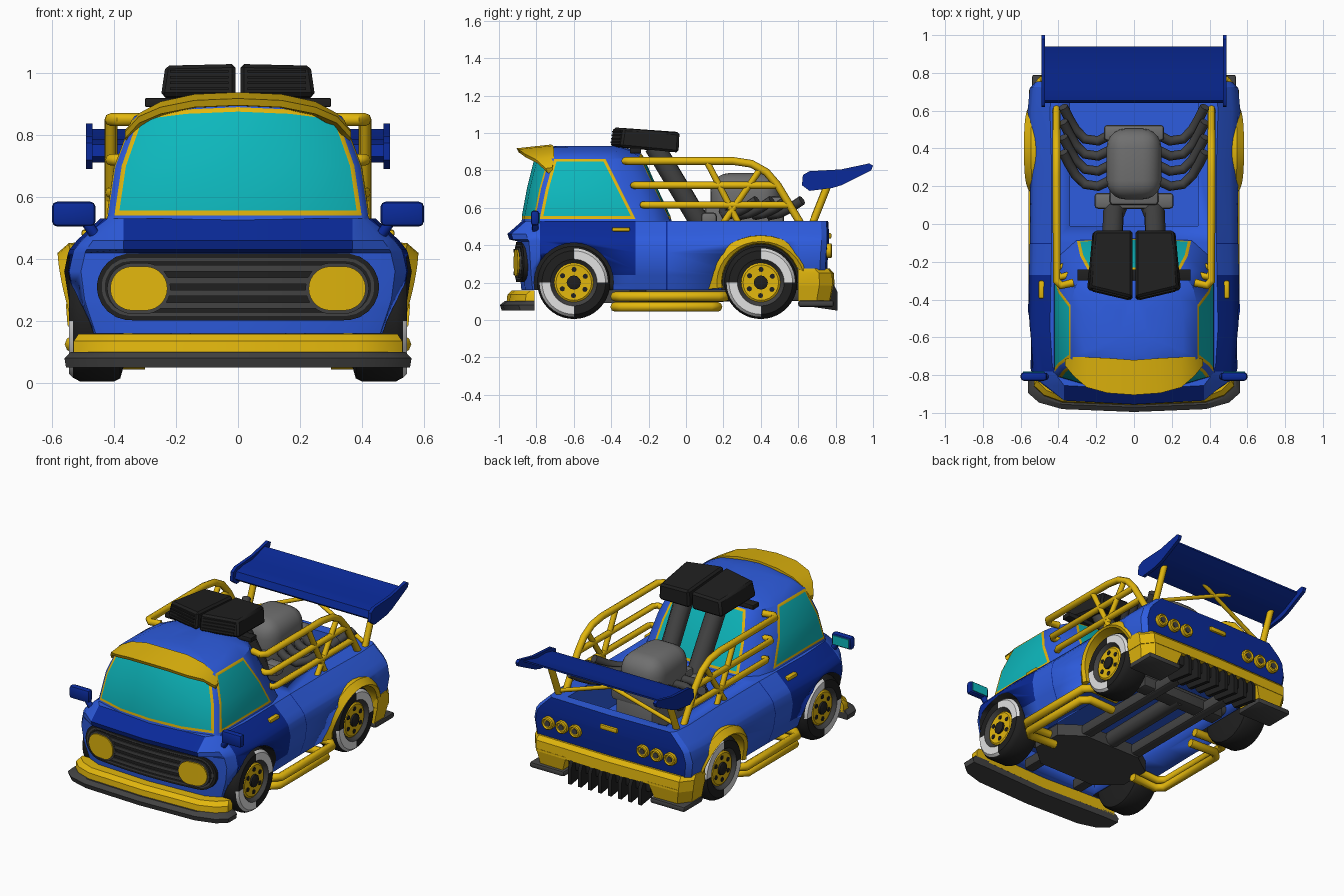
import bpy, bmesh, math
from mathutils import Vector

if "Cube" in bpy.data.objects:
    bpy.data.objects.remove(bpy.data.objects["Cube"])

def material(name, r, g, b):
    m = bpy.data.materials.new(name)
    m.diffuse_color = (r, g, b, 1)
    m.use_nodes = True
    m.node_tree.nodes["Principled BSDF"].inputs["Base Color"].default_value = m.diffuse_color
    return m
BLUE = material("bright blue", .027, .108, .74)
NAVY = material("dark blue", .003, .023, .32)
YEL = material("yellow", .76, .47, .004)
TEAL = material("teal glass", .004, .48, .51)
BLACK = material("black", .014, .014, .014)
DARK = material("dark gray", .055, .055, .055)
GRAY = material("gray", .16, .16, .16)
WHITE = material("white", .75, .75, .75)

def finish(name, bm, mats, mirror=False, angle=35):
    me = bpy.data.meshes.new(name)
    bmesh.ops.recalc_face_normals(bm, faces=bm.faces)
    bm.to_mesh(me)
    bm.free()
    for m in mats if isinstance(mats, (list, tuple)) else [mats]:
        me.materials.append(m)
    me.shade_smooth()
    me.set_sharp_from_angle(angle=math.radians(angle))
    ob = bpy.data.objects.new(name, me)
    bpy.context.collection.objects.link(ob)
    if mirror:
        ob.modifiers.new("mirror", 'MIRROR')
    return ob

def skin(rings, bm=None, mat=0):
    """Bridge closed rings of points and cap both ends."""
    bm = bm or bmesh.new()
    vs = [[bm.verts.new(p) for p in r] for r in rings]
    n = len(rings[0])
    faces = [bm.faces.new((a[i], a[(i + 1) % n], b[(i + 1) % n], b[i]))
             for a, b in zip(vs, vs[1:]) for i in range(n)]
    faces += [bm.faces.new(vs[0][::-1]), bm.faces.new(vs[-1])]
    for f in faces:
        f.material_index = mat
    bmesh.ops.recalc_face_normals(bm, faces=bm.faces)
    bm.faces.ensure_lookup_table()
    return bm

def loft(name, rings, mat, mirror=False, angle=35):
    return finish(name, skin(rings), mat, mirror, angle)

def circle(c, r, axis='x', n=16):
    out = []
    for i in range(n):
        a = 2 * math.pi * i / n
        u, v = r * math.cos(a), r * math.sin(a)
        out.append((c[0], c[1] + u, c[2] + v) if axis == 'x' else (c[0] + u, c[1], c[2] + v))
    return out

def box(name, lo, hi, mat, bevel=0, mirror=False, seg=2):
    bm = skin([[(x, y, z) for x, y in ((lo[0], lo[1]), (hi[0], lo[1]), (hi[0], hi[1]), (lo[0], hi[1]))]
               for z in (lo[2], hi[2])])
    if bevel:
        bmesh.ops.bevel(bm, geom=bm.edges[:], offset=bevel, segments=seg, affect='EDGES', profile=.5)
    return finish(name, bm, mat, mirror)

def baked(ob):
    bpy.context.view_layer.update()
    dg = bpy.context.evaluated_depsgraph_get()
    return bpy.data.meshes.new_from_object(ob.evaluated_get(dg))

def tube(name, pts, r, mat, mirror=True):
    cu = bpy.data.curves.new(name, 'CURVE')
    cu.dimensions, cu.bevel_depth, cu.bevel_resolution, cu.use_fill_caps = '3D', r, 2, True
    sp = cu.splines.new('POLY')
    sp.points.add(len(pts) - 1)
    for p, q in zip(sp.points, pts):
        p.co = (*q, 1)
    tmp = bpy.data.objects.new("tmp", cu)
    bpy.context.collection.objects.link(tmp)
    bm = bmesh.new()
    bm.from_mesh(baked(tmp))
    bpy.data.objects.remove(tmp)
    for f in bm.faces:
        f.material_index = 0
    return finish(name, bm, mat, mirror, 50)

def both(half, z):
    """Plan outline from its right half (centre points first and last)."""
    return [(x, y, z) for x, y in half] + [(-x, y, z) for x, y in half[-2:0:-1]]

# lower body with painted doors, hood and tailgate
def plan(z, X, yf, yr, e=0):
    return both([(0, yf), (.37, yf + .02), (.9 * X, yf + .06 + e), (.97 * X, yf + .12 + e), (X, -.55), (.98 * X, -.1),
                 (.98 * X, .3), (X, .6), (.98 * X, yr - .03), (.93 * X, yr), (0, yr + .01)], z)
bm = skin([plan(*l) for l in ((.16, .51, -.88, .73), (.24, .54, -.888, .74), (.27, .55, -.89, .745),
           (.36, .563, -.895, .75), (.42, .548, -.90, .755), (.43, .544, -.945, .755, .04),
           (.46, .52, -.955, .755, .04), (.53, .445, -.875, .75))])
for y in (-.78, -.27, -.1, -.106):
    bmesh.ops.bisect_plane(bm, geom=bm.verts[:] + bm.edges[:] + bm.faces[:], plane_co=(0, y, 0), plane_no=(0, 1, 0))
for f in bm.faces:
    c, n = f.calc_center_median(), f.normal
    door = -.78 < c.y < -.27 and c.z > .24 and abs(c.x) > .4
    seam = -.106 < c.y < -.1 and abs(n.x) > .4
    hood = c.y < -.8 and abs(c.x) < .37 and c.z > .42
    tail = n.y > .9 and c.z > .27
    f.material_index = int((door or hood or tail or seam) and n.z < .95)
body = finish("lower_body", bm, [BLUE, NAVY, BLACK], angle=25)
# cutter for wheel wells, open bed and hollow underside
cut = bmesh.new()
for s in (-1, 1):
    for y in (-.6, .4):
        skin([circle((s * x, y, .2), .212, n=32) for x in (.36, .8)], cut, 2)
for x, y0, y1, z0, z1 in ((.34, -.01, .69, .3, .8), (.35, -.78, .62, .05, .27)):
    skin([[(-x, y0, z), (x, y0, z), (x, y1, z), (-x, y1, z)] for z in (z0, z1)], cut)
cutter = finish("body_cutter", cut, [BLUE, NAVY, BLACK])
cutter.hide_render = True
mod = body.modifiers.new("cut", 'BOOLEAN')
mod.operation, mod.object, mod.solver = 'DIFFERENCE', cutter, 'EXACT'
me = baked(body)
body.modifiers.clear()
body.data = me
bpy.data.objects.remove(cutter)

# cab with inset windows and frames
def cab(z, X, yf, yr, rise=0):
    ring = both([(0, yf), (.5 * X, yf + .015), (.95 * X, yf + .07), (X, yf + .095), (X, yr - .19),
                 (.93 * X, yr - .09), (.72 * X, yr - .01), (0, yr)], z)
    return [(x, y, z + rise * (1 - (x / X) ** 2)) for x, y, z in ring]
bm = skin([cab(*l) for l in ((.525, .425, -.88, -.075), (.54, .42, -.877, -.08), (.7, .395, -.845, -.16, .01),
           (.86, .335, -.80, -.24, .03), (.9, .26, -.77, -.29, .012), (.922, .16, -.73, -.34), (.93, .08, -.70, -.37))])
for segs in ((0, 1, 12, 13), (3,), (10,), (6, 7)):
    bm.faces.ensure_lookup_table()
    panes = [bm.faces[k * 14 + i] for k in (1, 2) for i in segs]
    frame = bmesh.ops.inset_region(bm, faces=panes, thickness=.016, depth=.004, use_even_offset=True)['faces']
    for f in frame:
        f.material_index = 1
    for f in panes:
        f.material_index = 2
finish("cab", bm, [BLUE, YEL, TEAL], angle=30)

# sun visor over the windshield
half = [(0, -.72, .938, -.905, .918), (.14, -.71, .932, -.895, .912), (.25, -.705, .908, -.865, .89),
        (.32, -.705, .87, -.805, .86), (.365, -.715, .815, -.75, .81)]
prof = [(-x, *p) for x, *p in half[:0:-1]] + half
loft("visor", [[(x, a, b), (x, c, d), (x, c + .01, d - .022), (x * .94, a, b - .045)] for x, a, b, c, d in prof], YEL)

# grille and headlights: rounded plates bent to the nose
def pill(name, cx, hw, hh, cz, y, mat, mirror=False, depth=.05):
    rings = []
    for i in range(25):
        x = -hw * math.cos(math.pi * i / 24) * .999
        d = max(0, abs(x) - (hw - hh))
        h = math.sqrt(max(hh * hh - d * d, 1e-6))
        b = y + .2 * (cx + x) ** 2
        rings.append([(cx + x, b, cz - h), (cx + x, b, cz + h), (cx + x, b + depth, cz + h), (cx + x, b + depth, cz - h)])
    return loft(name, rings, mat, mirror)
pill("grille_surround", 0, .455, .108, .31, -.908, BLACK)
pill("grille_ring", 0, .44, .094, .31, -.912, DARK)
pill("grille_back", 0, .43, .084, .31, -.915, BLACK)
for i in range(4):
    pill("grille_slat", 0, .36, .01, .25 + .04 * i, -.922, DARK, depth=.03)
pill("headlight_ring", .32, .102, .082, .305, -.924, DARK, True)
pill("headlight", .32, .092, .071, .305, -.932, YEL, True)

# front bumper
def bumper(z, X, yf):
    return both([(0, yf), (.38, yf + .015), (.9 * X, yf + .05), (X, yf + .1), (X, -.81), (.8 * X, -.81), (0, -.83)], z)
loft("front_bumper", [bumper(.09, .53, -.96), bumper(.135, .53, -.955), bumper(.158, .515, -.93)], YEL)
loft("front_splitter", [bumper(.05, .555, -.985), bumper(.08, .56, -.995), bumper(.1, .54, -.97)], DARK)

# rear bumper, corner plates and diffuser fins
def rear(z, X, y):
    return both([(0, .62), (.8 * X, .62), (X, .6), (X, y - .07), (.9 * X, y), (0, y + .01)], z)
loft("rear_bumper", [rear(.185, .55, .785), rear(.25, .555, .78), rear(.275, .55, .758)], YEL)
loft("rear_bumper_corner", [[(x0, .6, z), (X, .6, z), (X, y - .07, z), (.9 * X, y, z), (x0, y + .004, z)]
                            for z, x0, X, y in ((.10, .32, .53, .768), (.2, .285, .55, .785))], YEL, True)
box("rear_corner_plate", (.3, .6, .07), (.54, .79, .105), DARK, .012, True)
box("diffuser", (-.29, .6, .12), (.29, .765, .19), BLACK, .01)
for i in range(8):
    x = -.245 + .07 * i
    loft("diffuser_fin", [[(x + d, .6, .14), (x + d, .64, .075), (x + d, .81, .05), (x + d, .81, .15), (x + d, .785, .2)]
                          for d in (-.012, .012)], BLACK)

# rear fender flares
rings = []
for i in range(19):
    a = math.radians(-8 + 196 * i / 18)
    tuck = .045 * (1 - max(0, math.sin(a))) ** 1.5
    sec = ((.205, .205, .46), (.21, .21, .572), (.235, .22, .582), (.285, .252, .545), (.29, .255, .46))
    rings.append([(x - tuck, .4 + ry * math.cos(a), .2 + rz * math.sin(a)) for ry, rz, x in sec])
loft("rear_fender_flare", rings, YEL, True)

# wheels
prof = ((.37, .15), (.38, .185), (.4, .195), (.51, .195), (.532, .183), (.545, .17), (.545, .125),
        (.538, .118), (.525, .112), (.515, .1))
for y in (-.6, .4):
    bm = skin([circle((x, y, .2), r, n=40) for x, r in prof])
    for i, f in enumerate(bm.faces):
        band, deg = i // 40, i % 40 * 9
        if band in (4, 5) and i < 360:
            f.material_index = int(deg % 180 < 88)
        elif band in (6, 7, 8):
            f.material_index = 2
    finish("tire", bm, [BLACK, WHITE, DARK], True)
    loft("wheel_rim", [circle((x, y, .2), r, n=24) for x, r in ((.5, .105), (.525, .105), (.532, .095), (.528, .04))], YEL, True)
    loft("wheel_hub", [circle((x, y, .2), r, n=12) for x, r in ((.5, .038), (.54, .038), (.545, .026))], BLACK, True)
    for k in range(6):
        a = k * math.pi / 3 + .5
        c = (y + .07 * math.cos(a), .2 + .07 * math.sin(a))
        loft("rim_hole", [circle((x, *c), .014, n=8) for x in (.52, .534)], BLACK, True)
    loft("axle", [circle((x, y, .2), .03, n=12) for x in (-.4, .4)], DARK)

# chassis under the body
box("chassis_beam", (.15, -.75, .1), (.22, .62, .17), DARK, .015, True)
loft("chassis_plate", [[(-.34, -.5, z), (-.2, -.62, z), (.2, -.62, z), (.34, -.5, z), (.34, -.3, z), (.2, -.2, z),
                        (-.2, -.2, z), (-.34, -.3, z)] for z in (.09, .165)], DARK)
tube("drive_shaft", [(0, -.4, .14), (0, .42, .15)], .05, DARK, False)
box("rear_cross_beam", (-.3, .36, .11), (.3, .46, .18), DARK, .01)

# side skirt bars
for z, x, y1 in ((.125, .535, .21), (.07, .52, .17)):
    tube("side_bar", [(.3, -.37, z), (x - .04, -.38, z), (x, -.34, z), (x, y1 - .04, z), (x - .04, y1, z), (.3, y1 - .01, z)], .026, YEL)

# mirrors and handles
box("side_mirror", (.46, -.83, .505), (.6, -.785, .585), NAVY, .016, True)
box("mirror_glass", (.475, -.79, .517), (.587, -.781, .573), TEAL, 0, True)
tube("mirror_arm", [(.42, -.79, .45), (.46, -.805, .475), (.49, -.805, .52)], .018, NAVY)
box("door_handle", (.47, -.395, .472), (.505, -.3, .495), YEL, .008, True)
box("tailgate_handle", (-.06, .74, .435), (.06, .778, .465), YEL, .008)
for x in (.235, .33, .425):
    loft("tail_light", [circle((x, y, .37), r, 'y') for y, r in ((.74, .04), (.775, .04), (.78, .032), (.772, .027))], YEL, True)
    loft("tail_light_lens", [circle((x, y, .37), .018, 'y', 12) for y in (.76, .777)], DARK, True)

# bed rails
tube("rail_top", [(.32, -.31, .85), (.385, -.325, .85), (.41, -.30, .85), (.41, .25, .85), (.41, .35, .835), (.41, .43, .79),
                  (.41, .49, .72), (.41, .61, .52)], .021, YEL)
tube("rail_middle", [(.34, -.27, .72), (.39, -.28, .72), (.41, -.26, .72), (.41, .48, .72)], .019, YEL)
tube("rail_low", [(.36, -.22, .615), (.40, -.23, .615), (.41, -.21, .615), (.41, .55, .615)], .019, YEL)
tube("rail_brace_front", [(.41, .11, .85), (.41, .28, .52)], .017, YEL)
tube("rail_brace_rear", [(.41, .2, .52), (.41, .40, .81)], .017, YEL)

# rear wing
wing = ((.64, .73), (.655, .77), (.72, .785), (.81, .785), (.94, .82), (.94, .81), (.82, .75), (.7, .715), (.66, .712))
loft("rear_wing", [[(x, y, z) for y, z in wing] for x in (-.475, .475)], NAVY)
plate = ((.62, .72), (.625, .775), (.66, .795), (.83, .805), (.98, .837), (1, .825), (.99, .80), (.83, .72), (.78, .705), (.66, .69))
loft("wing_end_plate", [[(x, y, z) for y, z in plate] for x in (.47, .49)], NAVY, True)
tube("wing_strut", [(.41, .67, .5), (.41, .77, .75)], .02, YEL)
tube("wing_cross_bar", [(.40, .68, .55), (-.12, .76, .75)], .013, YEL)

# engine in the bed
box("engine_block", (-.13, .1, .3), (.13, .52, .62), GRAY, .02)
box("engine_cover", (-.145, .13, .52), (.145, .505, .785), GRAY, .1, seg=5)
box("engine_collar", (-.16, .44, .5), (.16, .525, .66), GRAY, .02)
box("intake_base", (-.21, .08, .5), (.21, .165, .575), GRAY, .02)
tube("intake_pipe", [(.09, .1, .5), (.11, .05, .56), (.115, -.17, .93)], .057, DARK)
for t in (.38, .46, .54, .62):
    tube("exhaust_pipe", [(.11, t - .14, .60), (.19, t - .18, .58), (.26, t - .17, .56), (.31, t - .12, .57),
                          (.345, t - .06, .60), (.375, t, .64)], .026, DARK)

# twin roof scoops
base = [(.008, -.405, .925), (.25, -.35, .925), (.22, -.04, .895), (.008, -.04, .895)]
top = [(.008, -.39, 1.03), (.235, -.335, 1.025), (.21, -.035, 1.0), (.008, -.035, 1.005)]
bm = skin([base, top])
bmesh.ops.bevel(bm, geom=bm.edges[:], offset=.012, segments=1, affect='EDGES')
finish("air_scoop", bm, BLACK, True)
for i in range(4):
    z = .945 + .019 * i
    y = -.403 + (z - .925) * .14
    loft("scoop_slat", [[(x, y + dy, z), (x, y + dy, z + .008), (x, y + dy + .02, z + .008), (x, y + dy + .02, z)]
                        for x, dy in ((.03, -.003), (.22, .042))], BLACK, True)
box("scoop_bar", (-.3, -.3, .89), (.3, -.24, .92), BLACK, .005)
